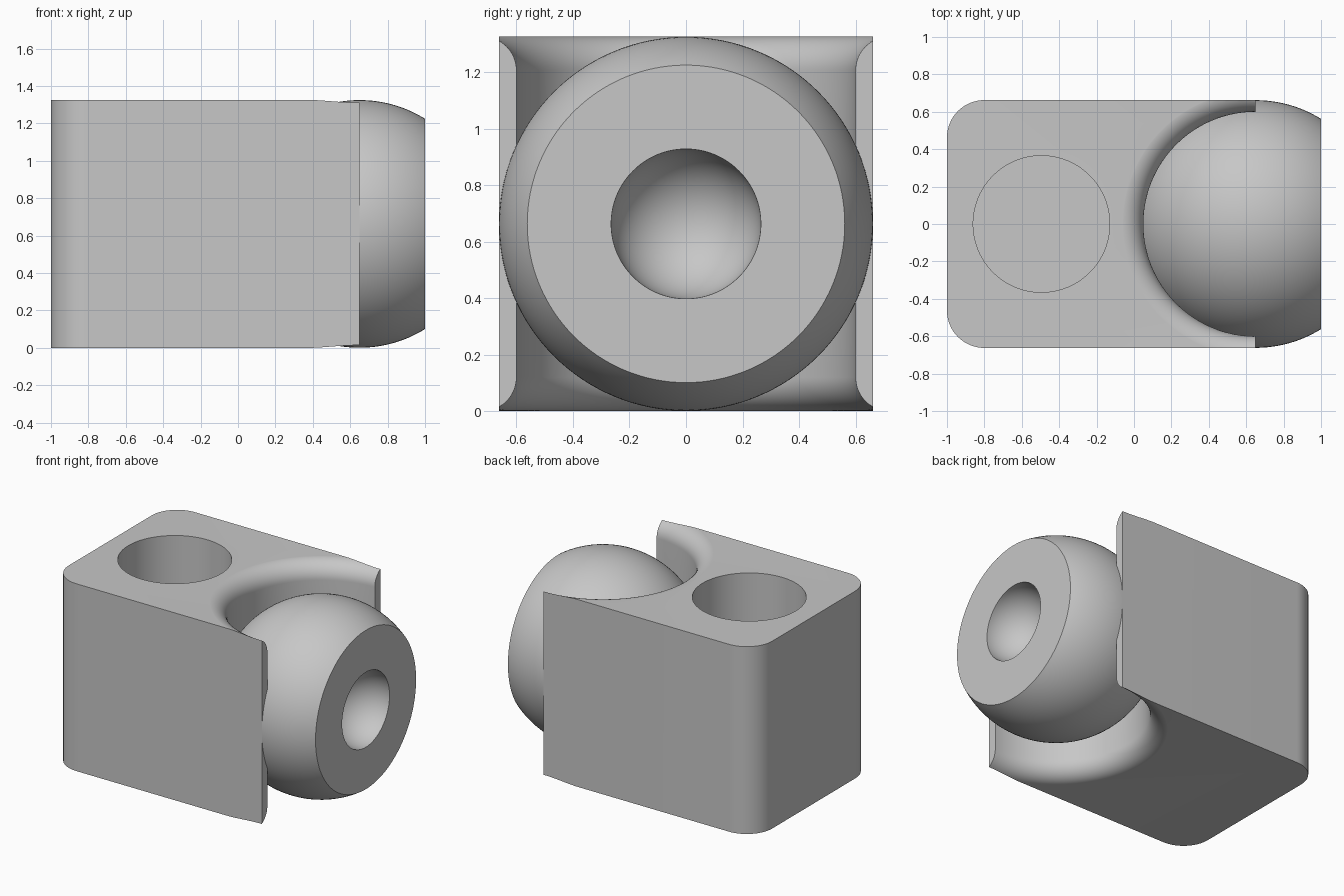
import bpy, bmesh, math
from mathutils import Matrix

if "Cube" in bpy.data.objects:
    bpy.data.objects.remove(bpy.data.objects["Cube"])

H = 1.325            # block height
R = H / 2            # half width and ball radius
CX = 0.65            # ball centre / open end of the block
SOCKET, FILLET = 0.60, 0.12

grey = bpy.data.materials.new("light_grey")
grey.diffuse_color = (0.57, 0.57, 0.57, 1)
grey.use_nodes = True
grey.node_tree.nodes["Principled BSDF"].inputs["Base Color"].default_value = grey.diffuse_color


def make_object(name, bm):
    bmesh.ops.remove_doubles(bm, verts=bm.verts, dist=1e-5)
    bmesh.ops.recalc_face_normals(bm, faces=bm.faces)
    mesh = bpy.data.meshes.new(name)
    bm.to_mesh(mesh)
    bm.free()
    mesh.materials.append(grey)
    obj = bpy.data.objects.new(name, mesh)
    bpy.context.collection.objects.link(obj)
    return obj


def arc(cx, cz, r, a0, a1, n):
    return [(cx + r * math.cos(math.radians(a0 + (a1 - a0) * i / n)),
             cz + r * math.sin(math.radians(a0 + (a1 - a0) * i / n))) for i in range(n + 1)]


def lathe(name, profile, steps, matrix):
    """Revolve (radius, height) points about local z, then place with matrix."""
    bm = bmesh.new()
    verts = [bm.verts.new((r, 0, z)) for r, z in profile]
    edges = [bm.edges.new(pair) for pair in zip(verts, verts[1:])]
    bmesh.ops.spin(bm, geom=verts + edges, cent=(0, 0, 0), axis=(0, 0, 1),
                   angle=2 * math.pi, steps=steps, use_merge=True)
    bmesh.ops.transform(bm, matrix=matrix, verts=bm.verts)
    return make_object(name, bm)


def smooth(obj):
    bpy.ops.object.select_all(action='DESELECT')
    obj.select_set(True)
    bpy.context.view_layer.objects.active = obj
    bpy.ops.object.shade_smooth_by_angle(angle=math.radians(30))


# Block: plan outline with two rounded back corners, extruded upward
bm = bmesh.new()
outline = [(CX, -R), (CX, R)]
outline += arc(-0.8, R - 0.2, 0.2, 90, 180, 16) + arc(-0.8, 0.2 - R, 0.2, 180, 270, 16)
base = bm.faces.new([bm.verts.new((x, y, 0)) for x, y in outline])
top = bmesh.ops.extrude_face_region(bm, geom=[base])
bmesh.ops.translate(bm, vec=(0, 0, H),
                    verts=[v for v in top["geom"] if isinstance(v, bmesh.types.BMVert)])
block = make_object("block", bm)

# Socket cutter: cylinder flaring out through rounded rims at both ends
edge = H / 2 - FILLET + 0.0005
upper = arc(SOCKET + FILLET, edge, FILLET, 180, 90, 14)
upper += [(SOCKET + FILLET, 0.9), (0, 0.9)]
profile = [(r, -z) for r, z in reversed(upper)] + upper
socket = lathe("socket_cutter", profile, 128, Matrix.Translation((CX, 0, H / 2)))

# Blind round hole in the top face
hole = lathe("hole_cutter", [(0, 0.4), (0.365, 0.4), (0.365, 1.5), (0, 1.5)], 96,
             Matrix.Translation((-0.495, 0, 0)))

for cutter in (socket, hole):
    mod = block.modifiers.new(cutter.name, 'BOOLEAN')
    mod.operation = 'DIFFERENCE'
    mod.solver = 'EXACT'
    mod.object = cutter
    bpy.context.view_layer.objects.active = block
    bpy.ops.object.modifier_apply(modifier=mod.name)
    bpy.data.objects.remove(cutter)
smooth(block)

# Ball: sphere truncated by a flat front with a round dimple
flat = 1 - CX
r_ball = R - 0.0005
ball_profile = arc(0, 0, r_ball, -90, math.degrees(math.asin(flat / r_ball)), 56)
ball_profile += arc(0, flat, 0.265, 0, -90, 24)
ball = lathe("ball", ball_profile, 128,
             Matrix.Translation((CX, 0, H / 2)) @ Matrix.Rotation(math.pi / 2, 4, 'Y'))
smooth(ball)
